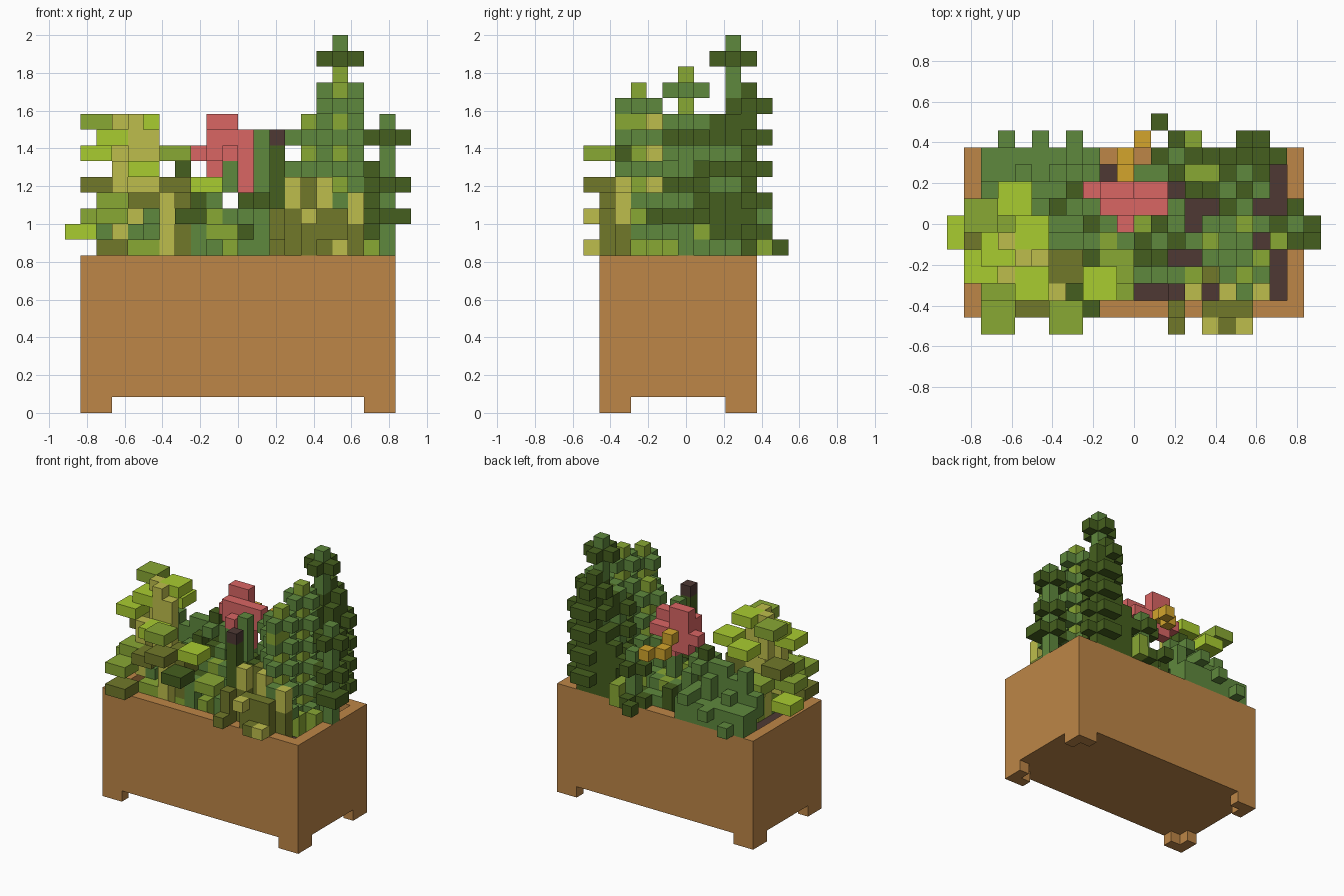
import bpy, bmesh, random
from mathutils import Matrix, Vector

random.seed(4)
cube = bpy.data.objects.get("Cube")
if cube:
    bpy.data.objects.remove(cube)

U = 1 / 12  # edge of one small block
ORIGIN = Vector((-11 * U, -6.5 * U, 0))
PALETTE = dict(wood="bd8647", soil="4e3934", dark="455f1e", mid="5f893d", light="89a834",
               lime="a9cc30", olive="71792a", khaki="bebe4c", pink="da6664", gold="d3a52c")
NAMES = list(PALETTE)


def linear(v):
    return v / 12.92 if v < 0.04 else ((v + 0.055) / 1.055) ** 2.4


def make_material(name, code):
    color = [linear(c / 255) for c in bytes.fromhex(code)] + [1]
    m = bpy.data.materials.new(name)
    m.use_nodes = True
    m.diffuse_color = color
    m.node_tree.nodes["Principled BSDF"].inputs["Base Color"].default_value = color
    return m


MATS = {n: make_material(n, c) for n, c in PALETTE.items()}


def finish(name, bm, colors):
    mesh = bpy.data.meshes.new(name)
    bm.to_mesh(mesh)
    bm.free()
    for c in colors:
        mesh.materials.append(MATS[c])
    bpy.context.collection.objects.link(bpy.data.objects.new(name, mesh))


def add_box(bm, lo, hi):
    """Box between two grid corners."""
    lo, hi = Vector(lo), Vector(hi)
    move = Matrix.Translation(ORIGIN + (lo + hi) / 2 * U)
    return bmesh.ops.create_cube(bm, size=1, matrix=move @ Matrix.Diagonal((*((hi - lo) * U), 1)))


# Planter: hollowed body, soil bed and four corner feet
bm = bmesh.new()
add_box(bm, (1, 1, 1), (21, 11, 10))
top = max(bm.faces, key=lambda f: f.calc_center_median().z)
bmesh.ops.inset_region(bm, faces=[top], thickness=U, use_even_offset=True)
bed = bmesh.ops.extrude_discrete_faces(bm, faces=[top])["faces"][0]
for v in bed.verts:
    v.co.z -= U
bed.material_index = 1
for x, dx in ((1, 1), (20, -1)):
    for y, dy in ((1, 1), (10, -1)):
        for a, b in ((x, y), (x + dx, y), (x, y + dy)):
            add_box(bm, (a, b, 0), (a + 1, b + 1, 1))
finish("planter", bm, ["wood", "soil"])

# Plants are sets of grid cells; the first part to claim a cell keeps it
taken = {}
parts = {}


def put(part, color, x, y, z):
    inside = 1 < x < 20 and 1 < y < 10
    if (x, y, z) in taken or (z < 10 and not inside):
        return
    taken[x, y, z] = color
    parts.setdefault(part, []).append((x, y, z))


def block(part, color, x, y, z, w=1, d=1, h=1):
    for i in range(w):
        for j in range(d):
            for k in range(h):
                put(part, color, x + i, y + j, z + k)


def column(part, color, x, y, top):
    block(part, color, x, y, 9, h=top - 8)


def cross(part, color, x, y, z):
    for dx, dy in ((1, 0), (-1, 0), (0, 1), (0, -1), (0, 0)):
        put(part, color, x + dx, y + dy, z)


def tower(part, x, y, top, stem, leaf, step=2):
    """Upright stem with leaf crosses at regular levels."""
    for z in range(top - 1, 9, -step):
        cross(part, leaf, x, y, z)
    column(part, stem, x, y, top)


# Flower: upright petals, golden centre behind, leafy stem
block("flower_petals", "pink", 9, 8, 15, w=2, h=4)
block("flower_petals", "pink", 8, 8, 16, w=5)
block("flower_petals", "pink", 9, 7, 16, w=4, h=2)
block("flower_petals", "pink", 11, 7, 14, h=4)
put("flower_petals", "pink", 10, 6, 16)
for p in ((10, 9, 16), (10, 10, 15), (11, 11, 15)):
    put("flower_centre", "gold", *p)
column("flower_stem", "mid", 11, 7, 13)
block("flower_stem", "mid", 10, 6, 14, h=2)
cross("flower_stem", "light", 11, 7, 11)

# Broad-leaf shrub: bent trunk and slab leaves
column("shrub_trunk", "khaki", 4, 4, 18)
block("shrub_trunk", "khaki", 5, 4, 13, h=5)
block("shrub_trunk", "khaki", 3, 3, 11, h=5)
block("shrub_trunk", "khaki", 3, 5, 15, h=4)
column("shrub_trunk", "khaki", 6, 2, 13)
block("shrub_trunk", "olive", 6, 3, 10, w=2, d=2, h=3)
LEAVES = (
    ("light", 1, 6, 18), ("lime", 4, 5, 18), ("lime", 2, 4, 17), ("lime", 1, 3, 16),
    ("lime", 3, 7, 16), ("light", 6, 0, 16), ("olive", 1, 5, 14), ("lime", 8, 2, 14),
    ("olive", 4, 1, 13), ("lime", 4, 2, 15), ("light", 1, 3, 12), ("light", 2, 0, 12),
    ("dark", 7, 1, 12), ("lime", 0, 5, 11), ("light", 2, 2, 13), ("olive", 2, 0, 10),
    ("light", 4, 2, 10), ("light", 9, 3, 11), ("olive", 6, 3, 13), ("light", 3, 5, 12),
    ("olive", 6, 0, 14),
)
for color, x, y, z in LEAVES:
    block("shrub_leaves", color, x, y, z, w=2, d=2)

# Tall leafy climbers
block("climber_tip", "mid", 17, 9, 20, h=4)
cross("climber_tip", "dark", 17, 9, 22)
tower("back_climber", 17, 10, 20, "dark", "dark")
tower("back_climber", 18, 10, 18, "dark", "dark")
tower("tall_climber", 17, 9, 19, "mid", "dark", 3)
tower("middle_climber", 17, 6, 21, "light", "mid")
tower("front_climber", 17, 3, 20, "light", "mid")
block("front_climber", "light", 17, 2, 18)
tower("inner_climber", 15, 5, 18, "light", "mid")
tower("inner_back_climber", 16, 8, 18, "mid", "dark")
block("inner_back_climber", "dark", 15, 10, 10, w=2, h=5)
for z in (17, 14, 12):
    cross("side_climber", "dark", 20, 6, z)
column("side_climber", "mid", 20, 6, 18)
put("side_climber", "dark", 21, 5, 12)
block("side_climber", "light", 19, 5, 9, h=2)
tower("small_climber", 13, 10, 14, "mid", "dark", 3)
block("small_climber", "light", 14, 10, 10, d=2, h=2)
put("small_climber", "dark", 12, 12, 10)

# Dark bud on a thin stalk
put("bud", "soil", 13, 2, 17)
column("bud_stalk", "dark", 13, 2, 16)

# Leafy fillers around the flower
column("middle_plant", "mid", 12, 5, 17)
tower("middle_plant", 12, 5, 14, "mid", "dark")
tower("middle_plant", 9, 6, 13, "mid", "light", 3)
tower("middle_plant", 10, 5, 12, "mid", "dark")
column("middle_plant", "light", 10, 2, 10)

# Grass tufts with pale tips spilling over the front rim
for x, top in zip(range(14, 19), (12, 13, 12, 13, 11)):
    y = 2 + x % 2
    column("grass", "olive", x, y, top)
    if x % 2 == 0:
        block("grass", "khaki", x, y, top + 1, h=2)
    else:
        put("grass", "olive", x, y, top + 1)
for x, color, z in ((13, "olive", 10), (15, "khaki", 12), (16, "olive", 10), (17, "khaki", 10)):
    block("grass", "olive", x, 1, 10, h=3)
    put("grass", color, x, 0, z)

# Bumpy bush along the back, with a taller leafy stem in it
tower("bush_stem", 7, 8, 15, "dark", "mid")
for x in range(2, 9):
    for y in (8, 9, 10):
        odd = (x + y) % 2
        top = 10 + x // 3 + 2 * (y == 8) - (y == 10) + odd
        block("back_bush", "mid", x, y, max(10, top - 1), h=2)
        if odd:
            column("back_bush", "mid", x, y, top - 1)
    if x in (3, 5, 7):
        put("back_bush", "mid", x, 11, 9 + x // 2)
for x, y in ((8, 6), (6, 7)):
    tower("bush_stem", x, y, 13, "dark", "mid", 3)

# Low mixed undergrowth with patches of bare soil
for x in range(4, 19):
    for y in range(3, 10):
        if random.random() < 0.6:
            color = random.choice(("mid", "mid", "dark", "dark", "light"))
            column("undergrowth", color, x, y, random.choice((9, 10, 10, 11, 12)))

# Turn every part into blocks, leaving out faces hidden between neighbours
for name, cells in parts.items():
    bm = bmesh.new()
    colors = sorted({taken[c] for c in cells}, key=NAMES.index)
    for c in cells:
        verts = add_box(bm, c, [i + 1 for i in c])["verts"]
        faces = {f for v in verts for f in v.link_faces}
        for f in faces:
            f.material_index = colors.index(taken[c])
        hidden = [f for f in faces
                  if tuple(i + round(n) for i, n in zip(c, f.normal)) in taken]
        bmesh.ops.delete(bm, geom=hidden, context="FACES")
    finish(name, bm, colors)
